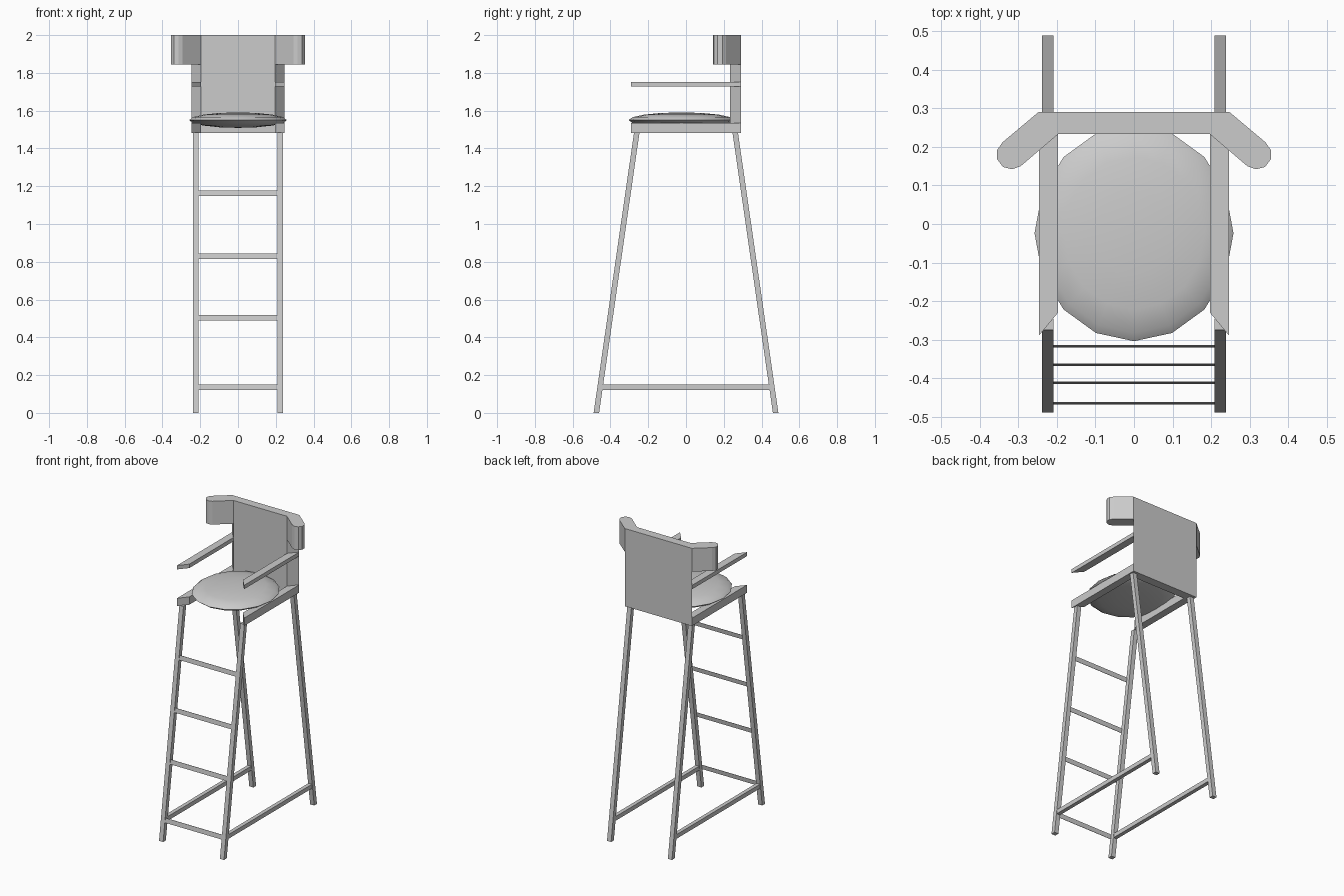
import bpy, bmesh
from math import radians

if "Cube" in bpy.data.objects:
    bpy.data.objects.remove(bpy.data.objects["Cube"])


def loft(name, bottom, top):
    """Solid between two matching rings of (x, y, z) points."""
    bm = bmesh.new()
    a = [bm.verts.new(p) for p in bottom]
    b = [bm.verts.new(p) for p in top]
    n = len(a)
    bm.faces.new(a[::-1])
    bm.faces.new(b)
    for i in range(n):
        j = (i + 1) % n
        bm.faces.new((a[i], a[j], b[j], b[i]))
    bmesh.ops.recalc_face_normals(bm, faces=bm.faces)
    me = bpy.data.meshes.new(name)
    bm.to_mesh(me)
    bm.free()
    ob = bpy.data.objects.new(name, me)
    bpy.context.collection.objects.link(ob)
    return ob


def prism(name, outline, z0, z1):
    return loft(name, [(x, y, z0) for x, y in outline], [(x, y, z1) for x, y in outline])


def rect(x0, x1, y0, y1, z):
    return [(x0, y0, z), (x1, y0, z), (x1, y1, z), (x0, y1, z)]


XI, XO = 0.197, 0.247          # inner / outer frame edges
YI, YO = 0.233, 0.291
SLOPE = (0.489 - 0.275) / 1.485


def leg_y(z):
    """Outer face of the front legs at height z."""
    return -0.489 + SLOPE * z


for s, side in ((-1, "left"), (1, "right")):
    # splayed legs
    for d, end in ((1, "front"), (-1, "back")):
        rings = [rect(s * 0.209, s * 0.239, d * leg_y(z), d * (leg_y(z) + 0.029), z)
                 for z in (0, 1.485)]
        loft(f"{end}_leg_{side}", *rings)
    # low side stretcher
    rings = [rect(s * 0.211, s * 0.237, leg_y(z) + 0.02, -leg_y(z) - 0.02, z)
             for z in (0.121, 0.149)]
    loft(f"side_stretcher_{side}", *rings)
    # mitred seat rail and armrest
    bar = [(s * XO, -0.29), (s * XO, YO), (s * XI, YI), (s * XI, -0.23)]
    prism(f"seat_rail_{side}", bar, 1.483, 1.535)
    prism(f"armrest_{side}", bar, 1.727, 1.753)
    # head wing with rounded tip
    wing = [(XI, YI), (XO, YO), (0.341, 0.212), (0.355, 0.192), (0.355, 0.168),
            (0.34, 0.148), (0.316, 0.142), (0.294, 0.15)]
    prism(f"head_wing_{side}", [(s * x, y) for x, y in wing], 1.845, 2.0)

# front ladder rungs, thin slats following the leg slope
for i, z in enumerate((0.135, 0.504, 0.83, 1.162)):
    rings = [rect(-0.21, 0.21, leg_y(h) + 0.003, leg_y(h) + 0.005, h)
             for h in (z - 0.015, z + 0.015)]
    loft(f"rung_{i + 1}", *rings)

# backrest panel
prism("backrest", [(-XI, YI), (XI, YI), (XO, YO), (-XO, YO)], 1.483, 2.0)

# seat cushion
bpy.ops.mesh.primitive_uv_sphere_add(segments=16, ring_count=8, radius=1,
                                     location=(0, -0.024, 1.55))
cushion = bpy.context.object
cushion.name = "seat_cushion"
cushion.scale = (0.258, 0.28, 0.041)
bpy.ops.object.transform_apply(location=False, rotation=False, scale=True)
bpy.ops.object.shade_smooth_by_angle(angle=radians(35))
